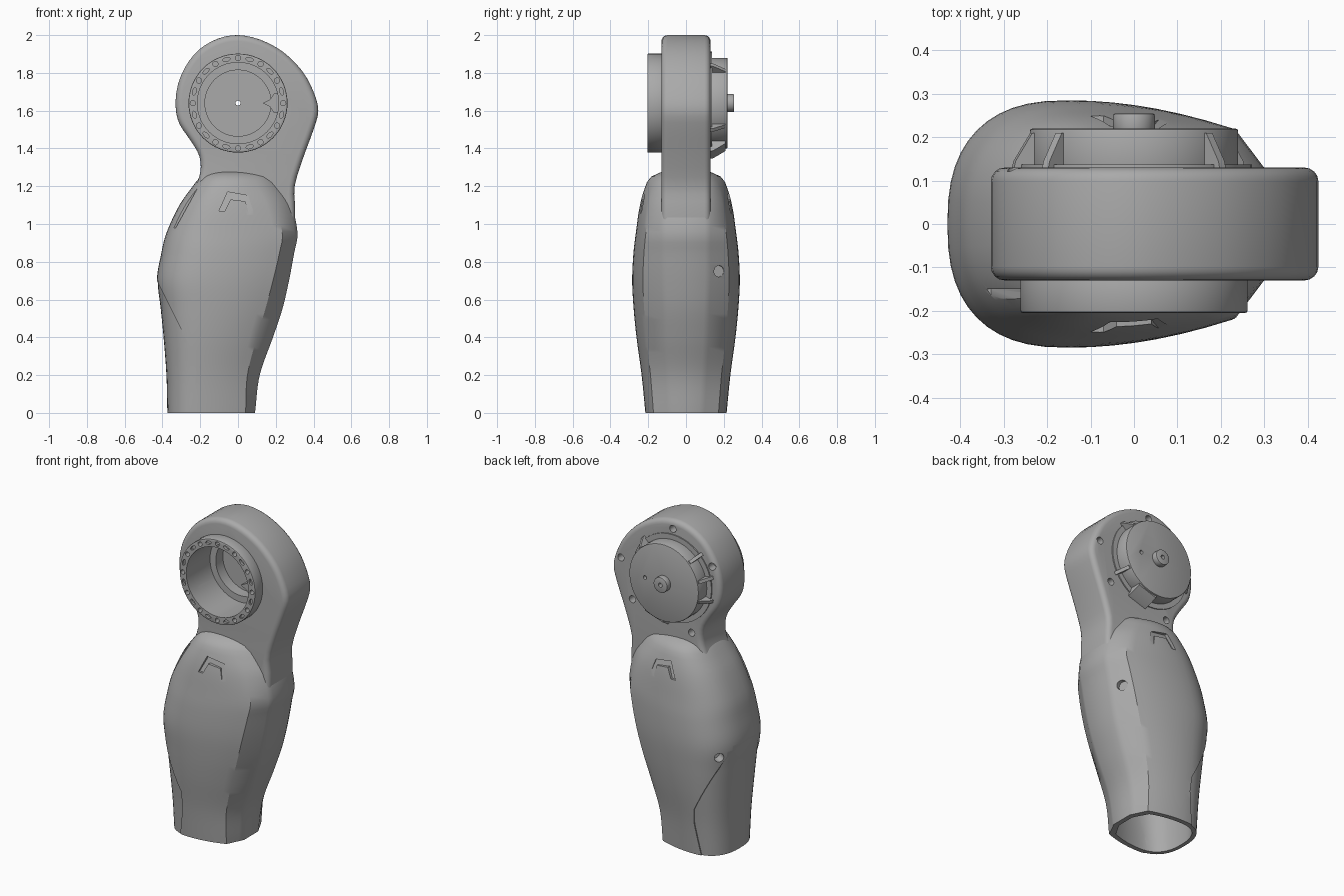
import bpy, bmesh
from math import sin, cos, pi, radians
from mathutils import Matrix, Vector

default_cube = bpy.data.objects.get("Cube")
if default_cube:
    bpy.data.objects.remove(default_cube, do_unlink=True)

grey = bpy.data.materials.new("plain grey")
grey.use_nodes = True
colour = (0.4, 0.4, 0.4, 1)
grey.diffuse_color = colour
grey.node_tree.nodes["Principled BSDF"].inputs["Base Color"].default_value = colour

AXIS_Z = 1.64  # height of the joint axis


def add_object(name, bm):
    bmesh.ops.recalc_face_normals(bm, faces=bm.faces)
    mesh = bpy.data.meshes.new(name)
    bm.to_mesh(mesh)
    bm.free()
    mesh.materials.append(grey)
    ob = bpy.data.objects.new(name, mesh)
    bpy.context.collection.objects.link(ob)
    return ob


def skin(name, rings):
    """Closed solid through a list of equal-length rings."""
    bm = bmesh.new()
    rows = [[bm.verts.new(p) for p in ring] for ring in rings]
    count = len(rows[0])
    for low, high in zip(rows, rows[1:]):
        for i in range(count):
            j = (i + 1) % count
            bm.faces.new((low[i], low[j], high[j], high[i]))
    bm.faces.new(rows[0])
    bm.faces.new(rows[-1])
    return add_object(name, bm)


def prism(name, outline, y0, y1):
    return skin(name, [[(x, y, z) for x, z in outline] for y in (y0, y1)])


def disc(name, x, z, r, y0, y1, sides=48):
    angles = [2 * pi * i / sides for i in range(sides)]
    return prism(name, [(x + r * cos(a), z + r * sin(a)) for a in angles], y0, y1)


def apply_modifier(ob, mod):
    with bpy.context.temp_override(object=ob, active_object=ob):
        bpy.ops.object.modifier_apply(modifier=mod.name)


def boolean(ob, cutter, operation="DIFFERENCE", keep=False):
    mod = ob.modifiers.new("cut", "BOOLEAN")
    mod.operation, mod.solver, mod.object = operation, "EXACT", cutter
    apply_modifier(ob, mod)
    if not keep:
        bpy.data.objects.remove(cutter, do_unlink=True)


def bevel(ob, width, segments=3):
    mod = ob.modifiers.new("round", "BEVEL")
    mod.width, mod.segments, mod.use_clamp_overlap = width, segments, False
    mod.limit_method, mod.angle_limit = "ANGLE", radians(50)
    apply_modifier(ob, mod)


def smooth_loop(points, steps=3):
    """Closed Catmull-Rom curve through the points."""
    pts, out = [Vector(p) for p in points], []
    n = len(pts)
    for i in range(n):
        a, b, c, d = (pts[(i + k) % n] for k in (-1, 0, 1, 2))
        for s in range(steps):
            t = s / steps
            out.append(b + 0.5 * t * (c - a + t * (2 * a - 5 * b + 4 * c - d
                                                  + t * (3 * (b - c) + d - a))))
    return out


# Leg shell sections: height, rear x, front x, crease x, half width, edge half width
SECTIONS = [
    (0, -.38, .09, .04, .215, .10), (.2, -.385, .115, .05, .235, .11),
    (.4, -.40, .185, .10, .262, .12), (.55, -.415, .235, .145, .277, .125),
    (.7, -.43, .27, .185, .285, .13), (.85, -.405, .298, .22, .278, .13),
    (.95, -.38, .315, .235, .266, .13), (1.1, -.31, .28, .19, .244, .13),
    (1.2, -.24, .21, .13, .215, .13), (1.25, -.20, .17, .10, .185, .12),
    (1.28, -.17, .14, .08, .12, .08)]


def section_at(z):
    z = min(max(z, 0), SECTIONS[-1][0])
    last = len(SECTIONS) - 1
    k = max(i for i in range(last) if SECTIONS[i][0] <= z)
    a, b = Vector(SECTIONS[k]), Vector(SECTIONS[k + 1])
    span = b[0] - a[0]

    def slope(i):
        lo, hi = Vector(SECTIONS[max(i - 1, 0)]), Vector(SECTIONS[min(i + 1, last)])
        return (hi - lo) / (hi[0] - lo[0]) * span
    t = (z - a[0]) / span
    u = 1 - t
    return (a * (1 + 2 * t) * u * u + slope(k) * t * u * u
            + b * (3 - 2 * t) * t * t - slope(k + 1) * t * t * u)


def leg_ring(z, inset):
    _, rear, front, crease, wide, edge = section_at(z)
    rear, front, crease = rear + inset, front - inset, crease - inset
    wide, edge = wide - inset, edge - inset / 2
    mid = rear * 0.6 + front * 0.4
    half = []
    for i in range(12):  # rounded rear
        a = pi / 2 * (1 - i / 12)
        half.append((mid - (mid - rear) * sin(a) ** 0.8, wide * max(cos(a), 0) ** 0.8))
    for i in range(8):  # bowed side up to the crease
        t = i / 7
        half.append((mid + (crease - mid) * t, wide * (1 - 0.2 * t * t)))
    half += [(front - 0.015, edge), (front, edge - 0.03)]
    half[0] = (rear, 0)
    return ([(x, y, z) for x, y in half]
            + [(x, -y, z) for x, y in reversed(half[1:])])


def leg_solid(name, inset, low, high, rows=44):
    return skin(name, [leg_ring(low + (high - low) * i / rows, inset)
                       for i in range(rows + 1)])


# Leg shell and the separate rear cover, both open at the bottom
shell = leg_solid("leg_shell", 0, 0, 1.28)
cover = leg_solid("rear_cover", 0.006, 0, 1.0)
seam = prism("seam_cutter", [(-.6, .7), (-.43, .7), (-.33, .5), (-.225, .29), (-.22, .2),
                             (-.235, .1), (-.27, -.1), (-.6, -.1)], -0.5, 0.5)
hollow = leg_solid("hollow_cutter", 0.03, -0.05, 0.55, 16)
boolean(shell, seam, keep=True)
boolean(cover, seam, "INTERSECT")
boolean(shell, hollow, keep=True)
boolean(cover, hollow)

# Wedge-shaped recesses on both faces of the shell
recess = [(-.055, 1.17), (.055, 1.15), (.1, 1.0), (.07, 1.0), (.04, 1.12),
          (-.04, 1.13), (-.07, 1.07), (-.1, 1.07)]
for side in (-1, 1):
    inner = [(x, side * (0.205 + (1.17 - z) * 0.3), z) for x, z in recess]
    outer = [(x, side * 0.4, z) for x, z in recess]
    boolean(shell, skin("recess_cutter", [inner, outer]))

# Slanted vent slot at the upper rear
boolean(shell, prism("slot_cutter", [(-.17, 1.27), (-.20, 1.27), (-.35, .98), (-.33, .98)],
                     -0.4, -0.15))

# Bolt access holes in the shell
for spot, direction, r in (((.22, .17, .75), (1, .3, 0), .03),
                           ((.2, .2, 1.12), (.7, .7, 0), .02),
                           ((-.32, .17, .64), (-.8, .5, 0), .028)):
    drill = disc("drill", 0, 0, r, 0, 0.3, 20)
    turn = Vector(direction).to_track_quat("Y", "Z").to_matrix().to_4x4()
    drill.data.transform(Matrix.Translation(spot) @ turn)
    boolean(shell, drill)

# Joint head plate
head = prism("joint_head", smooth_loop([
    (-.33, 1.62), (-.32, 1.73), (-.28, 1.83), (-.21, 1.92), (-.11, 1.98), (0, 2.0),
    (.12, 1.975), (.24, 1.91), (.34, 1.81), (.4, 1.7), (.425, 1.6), (.4, 1.5),
    (.345, 1.35), (.3, 1.2), (.302, 1.08), (.29, .95), (.2, .87), (-.2, .87),
    (-.27, 1.0), (-.24, 1.15), (-.2, 1.27), (-.205, 1.36), (-.25, 1.44), (-.31, 1.53)]),
    -0.13, 0.13)
bevel(head, 0.032, 4)

# Front bearing ring around a deep cup
ring = disc("bearing_ring", 0, AXIS_Z, 0.262, -0.205, -0.11, 64)
bevel(ring, 0.006, 2)
cup = disc("cup_cutter", 0, AXIS_Z, 0.215, -0.3, 0.1, 64)
boolean(head, cup, keep=True)
boolean(ring, cup)
for i in range(24):  # bolt holes alternating with oval pockets
    a = 2 * pi * i / 24
    oval = i % 2
    size = Vector((0.01, 0.02)) if oval else Vector((0.014, 0.014))
    out = Vector((cos(a), sin(a)))
    side = Vector((-sin(a), cos(a)))
    steps = [2 * pi * k / 14 for k in range(14)]
    outline = [out * (0.239 + size.x * cos(s)) + side * size.y * sin(s) for s in steps]
    boolean(ring, prism("pocket_cutter", [(p.x, p.y + AXIS_Z) for p in outline],
                        -0.3, -0.19 if oval else -0.17))

# Small pointer bracket and step inside the cup
prism("pointer_bracket", [(.13, 1.64), (.17, 1.66), (.19, 1.69), (.225, 1.69),
                          (.225, 1.59), (.19, 1.59), (.17, 1.62)], -0.16, 0.11)
step = disc("cup_step", 0, AXIS_Z, 0.218, 0.03, 0.11)
boolean(step, disc("step_cutter", 0, AXIS_Z, 0.175, -0.1, 0.2))

# Rear motor housing with flange and output shaft
flange = disc("motor_flange", 0, AXIS_Z, 0.272, 0.12, 0.137)
housing = disc("motor_housing", 0, AXIS_Z, 0.24, 0.11, 0.22, 64)
bevel(housing, 0.006, 2)
shaft = disc("output_shaft", 0, AXIS_Z, 0.048, 0.21, 0.255, 24)
bevel(shaft, 0.005, 2)
for ob in (head, flange, housing, shaft):
    boolean(ob, disc("axis_drill", 0, AXIS_Z, 0.013, -0.4, 0.4, 16))
boolean(housing, disc("dot_drill", 0.13, AXIS_Z, 0.012, 0.19, 0.3, 12))

# Gussets around the housing; the widest one sits underneath
for angle, width in ((45, .02), (135, .02), (165, .02), (195, .02), (-30, .02), (-72, .13)):
    tri = [(0.22, 0.125), (0.29, 0.125), (0.285, 0.145), (0.245, 0.21), (0.22, 0.21)]
    gusset = skin("gusset", [[(r, y, w) for r, y in tri] for w in (-width / 2, width / 2)])
    gusset.data.transform(Matrix.Translation((0, 0, AXIS_Z))
                          @ Matrix.Rotation(-radians(angle), 4, "Y"))

# Screw holes in the back of the head
for x, z in ((0, 1.945), (.36, 1.67), (.28, 1.43), (-.13, 1.33), (-.27, 1.78)):
    boolean(head, disc("screw_cutter", x, z, 0.022, 0.08, 0.3, 16))

# Smooth shading with sharp edges kept
for ob in bpy.context.scene.objects:
    ob.select_set(ob.type == "MESH" and grey.name in ob.data.materials)
bpy.context.view_layer.objects.active = shell
bpy.ops.object.shade_smooth_by_angle(angle=radians(32))
